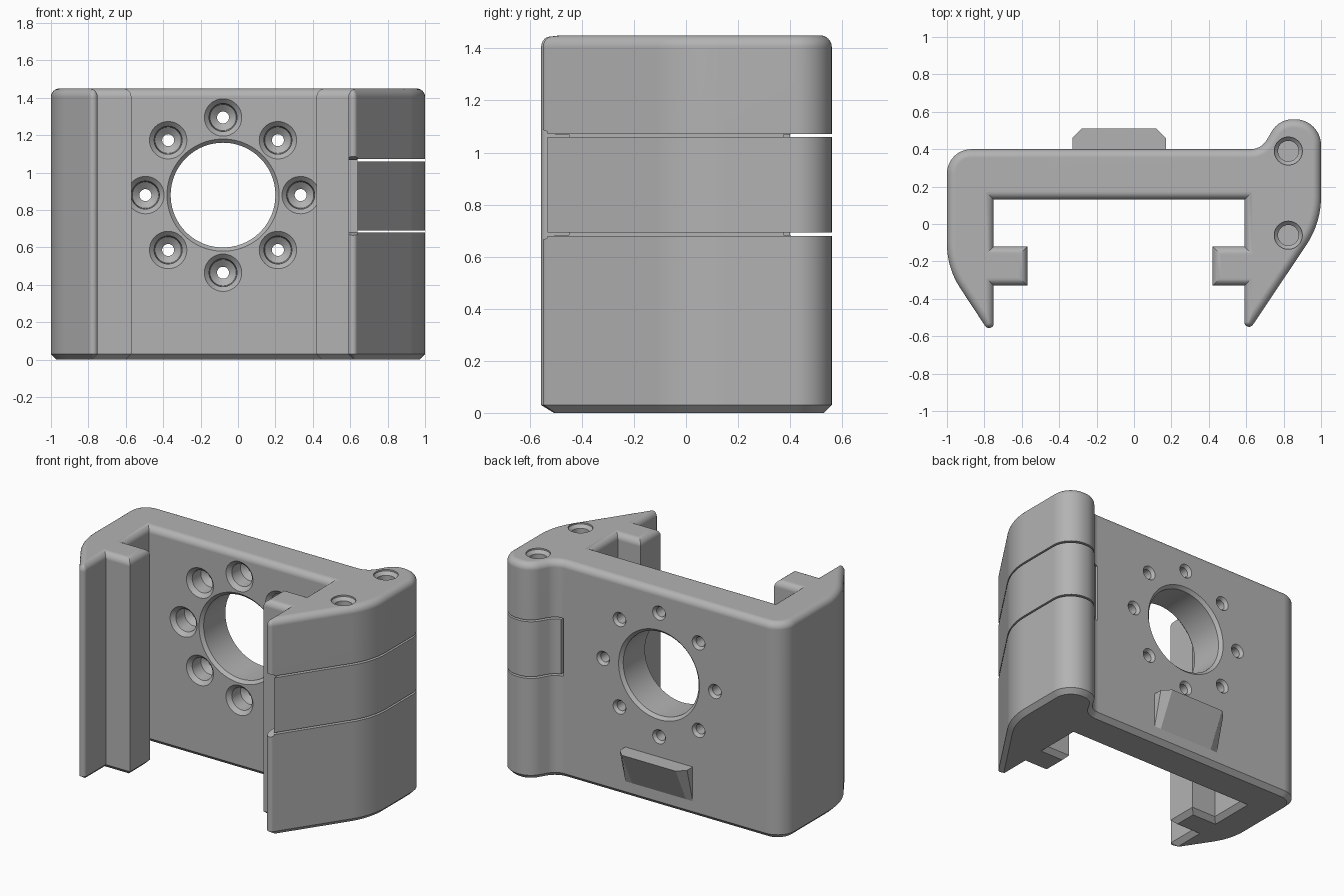
import bpy, bmesh, math
from mathutils import Vector, Matrix

cube = bpy.data.objects.get("Cube")
if cube:
    bpy.data.objects.remove(cube)

grey = bpy.data.materials.new("plain_grey")
grey.use_nodes = True
colour = (0.45, 0.45, 0.45, 1)
grey.diffuse_color = colour
grey.node_tree.nodes["Principled BSDF"].inputs["Base Color"].default_value = colour

HEIGHT = 1.45
TOP_ROUND = 0.045
FOOT_CHAMFER = 0.03


def make_object(name, bm):
    bmesh.ops.recalc_face_normals(bm, faces=bm.faces)
    mesh = bpy.data.meshes.new(name)
    bm.to_mesh(mesh)
    bm.free()
    mesh.materials.append(grey)
    obj = bpy.data.objects.new(name, mesh)
    bpy.context.collection.objects.link(obj)
    return obj


def loft(name, rings):
    """Skin a stack of matching closed rings and cap both ends."""
    bm = bmesh.new()
    loops = [[bm.verts.new(p) for p in ring] for ring in rings]
    for a, b in zip(loops, loops[1:]):
        for i in range(len(a)):
            j = (i + 1) % len(a)
            bm.faces.new((a[i], a[j], b[j], b[i]))
    bm.faces.new(loops[0][::-1])
    bm.faces.new(loops[-1])
    return make_object(name, bm)


def rounded_outline(corners, inset):
    """Offset a counter-clockwise outline inward and round its corners."""
    points = []
    for i, (x, y, radius) in enumerate(corners):
        here = Vector((x, y))
        before = (here - Vector(corners[i - 1][:2])).normalized()
        after = (Vector(corners[(i + 1) % len(corners)][:2]) - here).normalized()
        n1, n2 = Vector((-before.y, before.x)), Vector((-after.y, after.x))
        miter = (n1 + n2) / (1 + n1.dot(n2))
        corner = here + miter * inset
        if radius == 0:
            points.append(corner)
            continue
        turn = before.x * after.y - before.y * after.x
        side = 1 if turn > 0 else -1
        r = max(radius - side * inset, 0.003)
        centre = corner + miter * r * side
        start = -n1 * r * side
        sweep = math.atan2(turn, before.dot(after))
        steps = 12
        for k in range(steps + 1):
            points.append(centre + Matrix.Rotation(sweep * k / steps, 2) @ start)
    return points


def lathe(name, profile, place, sides=48):
    """Turn a (radius, height) profile round the z axis, then place it."""
    rings = []
    for r, h in profile:
        angles = [math.tau * k / sides for k in range(sides)]
        rings.append([place @ Vector((r * math.cos(a), r * math.sin(a), h)) for a in angles])
    return loft(name, rings)


def box(name, low, high):
    def ring(z):
        return [(low[0], low[1], z), (high[0], low[1], z), (high[0], high[1], z), (low[0], high[1], z)]
    return loft(name, [ring(low[2]), ring(high[2])])


# Clip body: plan outline as (x, y, corner radius)
outline = [
    (-1, 0.4, 0.13), (-1, -0.235, 0.43), (-0.75, -0.615, 0.025),
    (-0.75, -0.33, 0), (-0.57, -0.33, 0), (-0.57, -0.12, 0), (-0.75, -0.12, 0),
    (-0.75, 0.13, 0), (0.59, 0.13, 0),
    (0.59, -0.12, 0), (0.42, -0.12, 0), (0.42, -0.33, 0), (0.59, -0.33, 0),
    (0.59, -0.607, 0.025), (1, 0.005, 0.46), (1, 0.56, 0.139),
    (0.775, 0.56, 0.13), (0.68, 0.4, 0.1),
]
levels = [(0, FOOT_CHAMFER), (FOOT_CHAMFER, 0)]
for k in range(7):
    a = math.pi / 2 * k / 6
    levels.append((HEIGHT - TOP_ROUND * (1 - math.sin(a)), TOP_ROUND * (1 - math.cos(a))))
body = loft("clip_body", [[(p.x, p.y, z) for p in rounded_outline(outline, d)] for z, d in levels])

cutters = []

# Large window through the back plate, chamfered on both faces
CX, CZ = -0.08, 0.88
to_back = Matrix.Rotation(-math.pi / 2, 4, "X")
window = [(0.31, 0.12), (0.28, 0.15), (0.28, 0.38), (0.31, 0.41)]
cutters.append(lathe("window_cutter", window, Matrix.Translation((CX, 0, CZ)) @ to_back, 96))

# Ring of eight counterbored screw holes
screw = [(0.108, 0.122), (0.075, 0.155), (0.07, 0.24), (0.032, 0.27), (0.032, 0.38), (0.055, 0.41)]
for k in range(8):
    a = math.tau * k / 8
    spot = Vector((CX + 0.415 * math.cos(a), 0, CZ + 0.415 * math.sin(a)))
    cutters.append(lathe("screw_cutter", screw, Matrix.Translation(spot) @ to_back))

# Two pin holes in the top of the thick arm
pin = [(0.055, -0.25), (0.055, -0.03), (0.075, -0.01), (0.075, 0.02)]
for y in (0.39, -0.06):
    cutters.append(lathe("pin_cutter", pin, Matrix.Translation((0.825, y, HEIGHT))))

# Slits that free the latch, and the groove behind it
for z in (0.686, 1.066):
    cutters.append(box("slit_cutter", (0.64, -0.7, z - 0.006), (1.1, 0.7, z + 0.006)))
cutters.append(box("groove_cutter", (0.63, 0.375, 0.683), (0.645, 0.6, 1.069)))

# Flared finger notch at the latch tip
notch = [(-0.62, 0.64), (-0.5, 0.683), (-0.45, 0.683), (-0.45, 1.069), (-0.5, 1.069), (-0.62, 1.112)]
cutters.append(loft("notch_cutter", [[(x, y, z) for y, z in notch] for x in (0.5, 0.64)]))

for cutter in cutters:
    cutter.hide_render = True
    mod = body.modifiers.new("cut", "BOOLEAN")
    mod.operation = "DIFFERENCE"
    mod.solver = "EXACT"
    mod.object = cutter
bpy.context.view_layer.update()
cut_mesh = bpy.data.meshes.new_from_object(body.evaluated_get(bpy.context.evaluated_depsgraph_get()))
body.modifiers.clear()
body.data = cut_mesh
for cutter in cutters:
    bpy.data.objects.remove(cutter)

# Wedge-shaped catch on the back plate
plan = [(-0.25, 0.39), (0.25, 0.39), (0.25, 0.46), (0.2, 0.51), (-0.2, 0.51), (-0.25, 0.46)]
loft("back_catch", [
    [(CX + x, min(y, 0.4), 0.1) for x, y in plan],
    [(CX + x, y, 0.33) for x, y in plan],
])

# Smooth the rounded body but keep its edges crisp
bpy.ops.object.select_all(action="DESELECT")
body.select_set(True)
bpy.context.view_layer.objects.active = body
bpy.ops.object.shade_smooth_by_angle(angle=math.radians(30))
body.modifiers.new("even_shading", "WEIGHTED_NORMAL").keep_sharp = True
